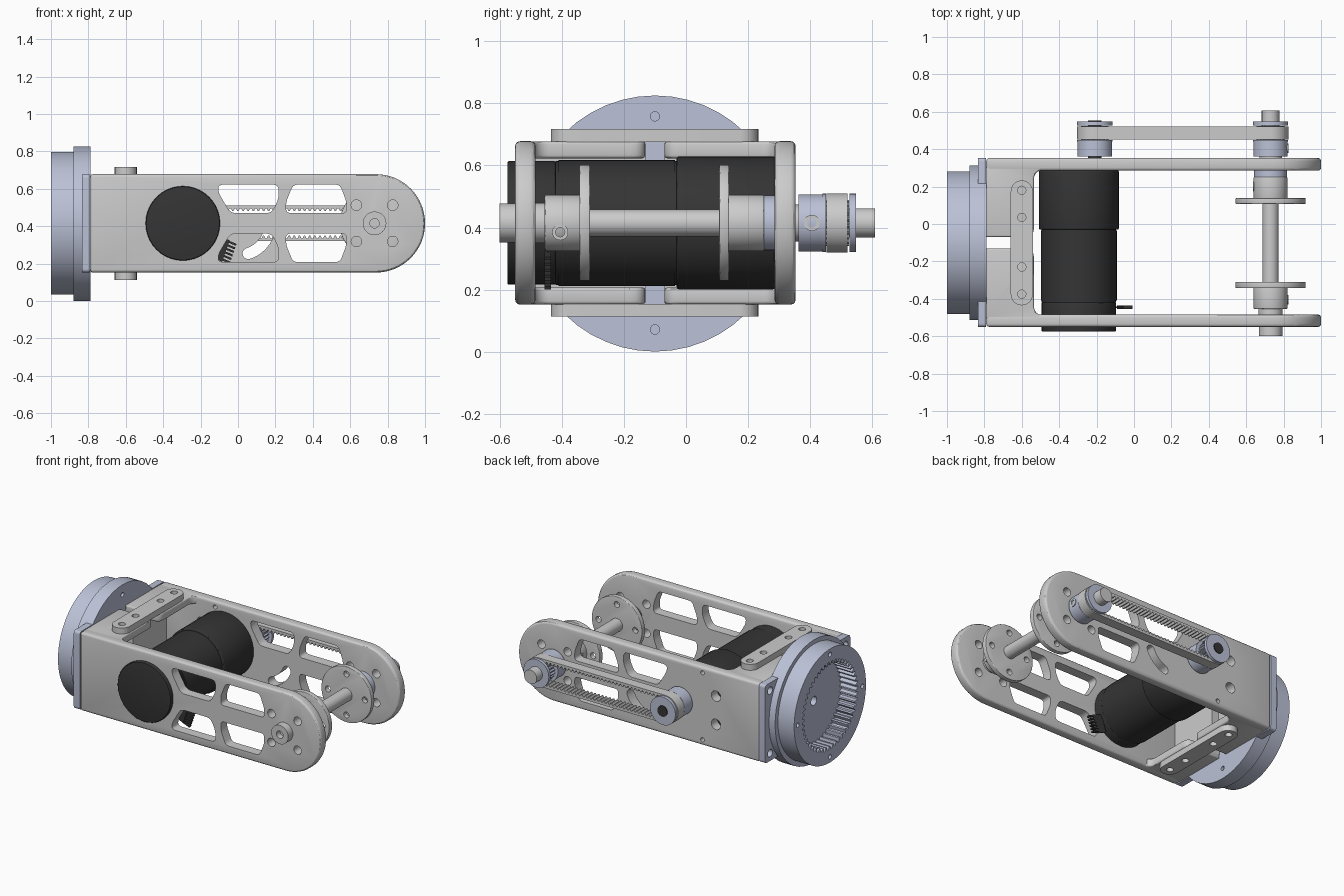
import bpy, bmesh
from math import sin, cos, pi, radians
from mathutils import Vector

if "Cube" in bpy.data.objects:
    bpy.data.objects.remove(bpy.data.objects["Cube"])

ZC, YM = 0.415, -0.1          # axis height, symmetry plane of the bracket
XM, XS = -0.21, 0.73          # drive pulley axis, output shaft axis
PLANE = {'x': lambda u, v, d: (d, u, v), 'y': lambda u, v, d: (u, d, v), 'z': lambda u, v, d: (u, v, d)}


def material(name, rgb):
    m = bpy.data.materials.new(name)
    m.diffuse_color = (*rgb, 1)
    m.use_nodes = True
    m.node_tree.nodes["Principled BSDF"].inputs["Base Color"].default_value = m.diffuse_color
    return m


BLUE = material("anodised_blue", (0.5, 0.54, 0.68))
BLACK = material("black", (0.035, 0.035, 0.035))


def circle(u, v, r, n=40):
    return [(u + r * cos(2 * pi * i / n), v + r * sin(2 * pi * i / n)) for i in range(n)]


def toothed(u, v, r0, r1, teeth):
    return [(u + (r0, r0, r1, r1)[i % 4] * cos(pi * i / 2 / teeth),
             v + (r0, r0, r1, r1)[i % 4] * sin(pi * i / 2 / teeth)) for i in range(teeth * 4)]


def rect(u0, u1, v0, v1):
    return [(u0, v0), (u1, v0), (u1, v1), (u0, v1)]


def rounded(pts, r, n=5):
    out = []
    for i, p in enumerate(pts):
        p, a, b = Vector(p), Vector(pts[i - 1]), Vector(pts[(i + 1) % len(pts)])
        s = p + (a - p).normalized() * min(r, (a - p).length * .45)
        e = p + (b - p).normalized() * min(r, (b - p).length * .45)
        for k in range(n + 1):
            t = k / n
            out.append(tuple(s * (1 - t) ** 2 + p * 2 * t * (1 - t) + e * t * t))
    return out


def build(name, axis, parts, mat=None, bevel=0, cuts=None):
    """parts: (outline, d0, d1[, inner outline of equal count]); cuts: same, as holes"""
    bm = bmesh.new()
    for outline, d0, d1, *inner in parts:
        ring = lambda pts, d: [bm.verts.new(PLANE[axis](u, v, d)) for u, v in pts]
        a, b = ring(outline, d0), ring(outline, d1)
        n = len(a)
        loops = [(a, b)]
        if inner:
            c, e = ring(inner[0], d0), ring(inner[0], d1)
            loops += [(b, e), (e, c), (c, a)]
        else:
            bm.faces.new(a)
            bm.faces.new(b)
        for p, q in loops:
            for i in range(n):
                j = (i + 1) % n
                bm.faces.new((p[i], p[j], q[j], q[i]))
    bmesh.ops.recalc_face_normals(bm, faces=bm.faces)
    me = bpy.data.meshes.new(name)
    bm.to_mesh(me)
    bm.free()
    ob = bpy.data.objects.new(name, me)
    bpy.context.collection.objects.link(ob)
    if mat:
        me.materials.append(mat)
    bpy.ops.object.select_all(action='DESELECT')
    ob.select_set(True)
    bpy.context.view_layer.objects.active = ob
    if bevel:
        m = ob.modifiers.new("edge", 'BEVEL')
        m.width, m.segments, m.angle_limit = bevel, 3, radians(50)
        bpy.ops.object.modifier_apply(modifier=m.name)
    if cuts:
        cutter = build(name + "_cutter", axis, cuts)
        cutter.hide_render = True
        cutter.select_set(False)
        ob.select_set(True)
        bpy.context.view_layer.objects.active = ob
        m = ob.modifiers.new("holes", 'BOOLEAN')
        m.operation, m.solver, m.object = 'DIFFERENCE', 'EXACT', cutter
        bpy.ops.object.modifier_apply(modifier=m.name)
        bpy.data.objects.remove(cutter)
    bpy.ops.object.shade_smooth_by_angle(angle=radians(30))
    return ob


def turned(name, x, steps, mat=None, bevel=0):
    """stack of (radius, y0, y1) cylinders along y"""
    return build(name, 'y', [(circle(x, ZC, r), a, b) for r, a, b in steps], mat, bevel)


# side plates with windows, bolt holes and (rear) curved tensioner slot
outline = [(-0.79, ZC + .263), (-0.79, ZC - .263)] + [
    (0.737 + .263 * cos(t), ZC + .263 * sin(t)) for t in [-pi / 2 + pi * i / 32 for i in range(33)]]
flip = lambda pts: [(u, 2 * ZC - v) for u, v in pts]
win_a = rounded([(-.105, .622), (.217, .622), (.217, .545), (.18, .47), (-.04, .47), (-.105, .58)], .03)
win_b = rounded([(.257, .47), (.257, .53), (.295, .622), (.545, .622), (.58, .53), (.58, .47)], .025)
angs = [radians(-72 + 50 * i / 8) for i in range(9)]
arc = lambda r, aa: [(r * cos(t), .42 + r * sin(t)) for t in aa]
cap = lambda t, s: [(.175 * cos(t) + .03 * cos(t + s + k * pi / 6), .42 + .175 * sin(t) + .03 * sin(t + s + k * pi / 6))
                    for k in range(1, 6)]
slot = arc(.205, angs) + cap(angs[-1], 0) + arc(.145, angs[::-1]) + cap(angs[0], pi)
bolts = [circle(XS + a, ZC + b, .028, 20) for a in (-.097, .097) for b in (-.097, .097)]
mounts = [circle(-.47, ZC + s * .095, .035, 24) for s in (-1, 1)] + \
         [circle(-.37, ZC + s * .225, .014, 16) for s in (-1, 1)]
common = [win_a, win_b, flip(win_b)] + bolts
for name, y0, y1, holes in (("front_side_plate", -.55, -.484, common + [flip(win_a)]),
                            ("rear_side_plate", .285, .353, common + [slot] + mounts)):
    build(name, 'y', [(outline, y0, y1)], bevel=.016, cuts=[(h, y0 - .05, y1 + .05) for h in holes])

# bracket halves: top/bottom flanges with inner fillets, and end walls
bar_ys = (.18, .035, -.23, -.375)
for side, s in (("front", -1), ("rear", 1)):
    prof = [(-.79, .03)] + rounded([(-.66, .03), (-.535, .03), (-.535, .2)], .05)[6:12]
    prof += [(-.535 + .05 * (1 - cos(t)), .34 + .05 * sin(t)) for t in [pi / 2 * i / 6 for i in range(7)]]
    prof += [(-.485, .41), (-.79, .41)]
    prof = [(x, YM + s * u) for x, u in prof]
    for lvl, z0, z1 in (("lower", .153, .207), ("upper", .623, .677)):
        build(f"{side}_{lvl}_flange", 'z', [(prof, z0, z1)], bevel=.012)
    y0, y1 = sorted((YM + s * .03, YM + s * .41))
    build(side + "_end_wall", 'x', [(rect(y0, y1, .18, .65), -.79, -.73)])

# link bars joining the halves
bar = [(-.6 + .059 * cos(t), (.174 if i < 13 else -.376) + .059 * sin(t))
       for i, t in [(i, pi * (i if i < 13 else i - 1) / 12) for i in range(26)]]
for lvl, z0, z1 in (("lower", .113, .154), ("upper", .676, .717)):
    build(lvl + "_link_bar", 'z', [(bar, z0, z1)], cuts=[(circle(-.6, y, .022, 20), z0 - .05, z1 + .05) for y in bar_ys])

# square end plate, round flange and internally toothed ring
pins = [circle(YM + .343 * cos(i * pi / 2), ZC + .343 * sin(i * pi / 2), .015, 16) for i in range(4)]
build("square_end_plate", 'x', [(rounded(rect(-.55, .353, .153, .677), .02), -.835, -.79)], BLUE,
      cuts=[(circle(YM + a, ZC + b, .025, 16), -.9, -.7) for a in (-.4, .4) for b in (-.21, .21)])
build("round_flange", 'x', [(circle(YM, ZC - .002, .412, 48), -.88, -.788)], BLUE,
      cuts=[(p, -1, -.7) for p in pins] + [(circle(YM, ZC, .03, 20), -1, -.7)])
build("toothed_ring", 'x', [(circle(YM, ZC, .381, 192), -1, -.88, toothed(YM, ZC, .272, .295, 48))], BLUE,
      cuts=[(p, -1.1, -.94) for p in pins])

# gear motor
turned("motor_body", -.295, [(.2, -.42, -.03), (.203, -.41, -.035)], BLACK)
turned("motor_gearbox", -.295, [(.214, -.03, .287)], BLACK, .008)
turned("motor_end_cap", -.295, [(.199, -.575, -.42)], BLACK, .006)
turned("motor_shaft", XM, [(.036, .28, .553)], BLACK)

# encoder connector pins
for i in range(6):
    o = Vector((-.09 + .0065 * i, .225 + .019 * i))
    d, w = Vector((.06, -.025)) * .8, Vector((.002, .005))
    build(f"connector_pin_{i}", 'y', [([tuple(o - w), tuple(o + d - w), tuple(o + d + w), tuple(o + w)], -.455, -.435)], BLACK)
build("connector_board", 'y', [([(-.15, .24), (-.085, .21), (-.045, .325), (-.11, .35)], -.448, -.441)], BLACK)

# pulleys and toothed belt
for name, x, r in (("drive_pulley", XM, .036), ("output_pulley", XS, .045)):
    build(name, 'y', [(circle(x, ZC, .092), .362, .44, circle(x, ZC, r)),
                      (circle(x, ZC, .094), .44, .45, circle(x, ZC, r)),
                      (toothed(x, ZC, .064, .074, 20), .45, .525, circle(x, ZC, r, 80)),
                      (circle(x, ZC, .094), .527, .547, circle(x, ZC, r))], BLUE)
L, R, N = XS - XM, .085, 352


def belt_point(i, r):
    s = i / N * (2 * L + 2 * pi * R)
    if s < L:
        return XM + s, ZC - r
    s -= L
    if s < pi * R:
        return XS + r * sin(s / R), ZC - r * cos(s / R)
    s -= pi * R
    if s < L:
        return XS - s, ZC + r
    t = (s - L) / R
    return XM - r * sin(t), ZC + r * cos(t)


build("timing_belt", 'y', [([belt_point(i, .095) for i in range(N)], .453, .52,
                            [belt_point(i, (.08, .08, .066, .066)[i % 4]) for i in range(N)])])

# output shaft, bearings, hubs and discs
turned("output_shaft", XS, [(.043, -.56, .35), (.047, .35, .608)])
turned("front_bearing", XS, [(.065, -.55, -.455)])
build("front_shaft_collar", 'y', [(circle(XS, ZC, .063), -.6, -.54, circle(XS, ZC, .025))])
turned("rear_bearing", XS, [(.088, .25, .29)], BLUE)
turned("rear_spacer", XS, [(.06, .34, .37)])
for name, h0, h1, d0, d1 in (("front", -.455, -.335, -.343, -.309), ("rear", .13, .252, .107, .139)):
    turned(name + "_hub", XS, [(.091, h0, h1)], bevel=.006)
    build(name + "_hub_disc", 'y', [(circle(XS, ZC, .187, 48), d0, d1)], bevel=.004,
          cuts=[(circle(XS + .137 * cos(i * pi / 2), ZC + .137 * sin(i * pi / 2), .02, 16), d0 - .05, d1 + .05)
                for i in range(4)])

# set screws on hubs and pulley
for name, y, x, z in (("front_hub", -.405, XS, .385), ("output_pulley", .405, XS, ZC)):
    build(name + "_set_screw", 'x', [(circle(y, z, .026, 20), x + .05, x + .095, circle(y, z, .015, 20))])
build("rear_hub_set_screw", 'x', [(circle(.2, ZC, .026, 20), XS - .095, XS - .05, circle(.2, ZC, .015, 20))])
